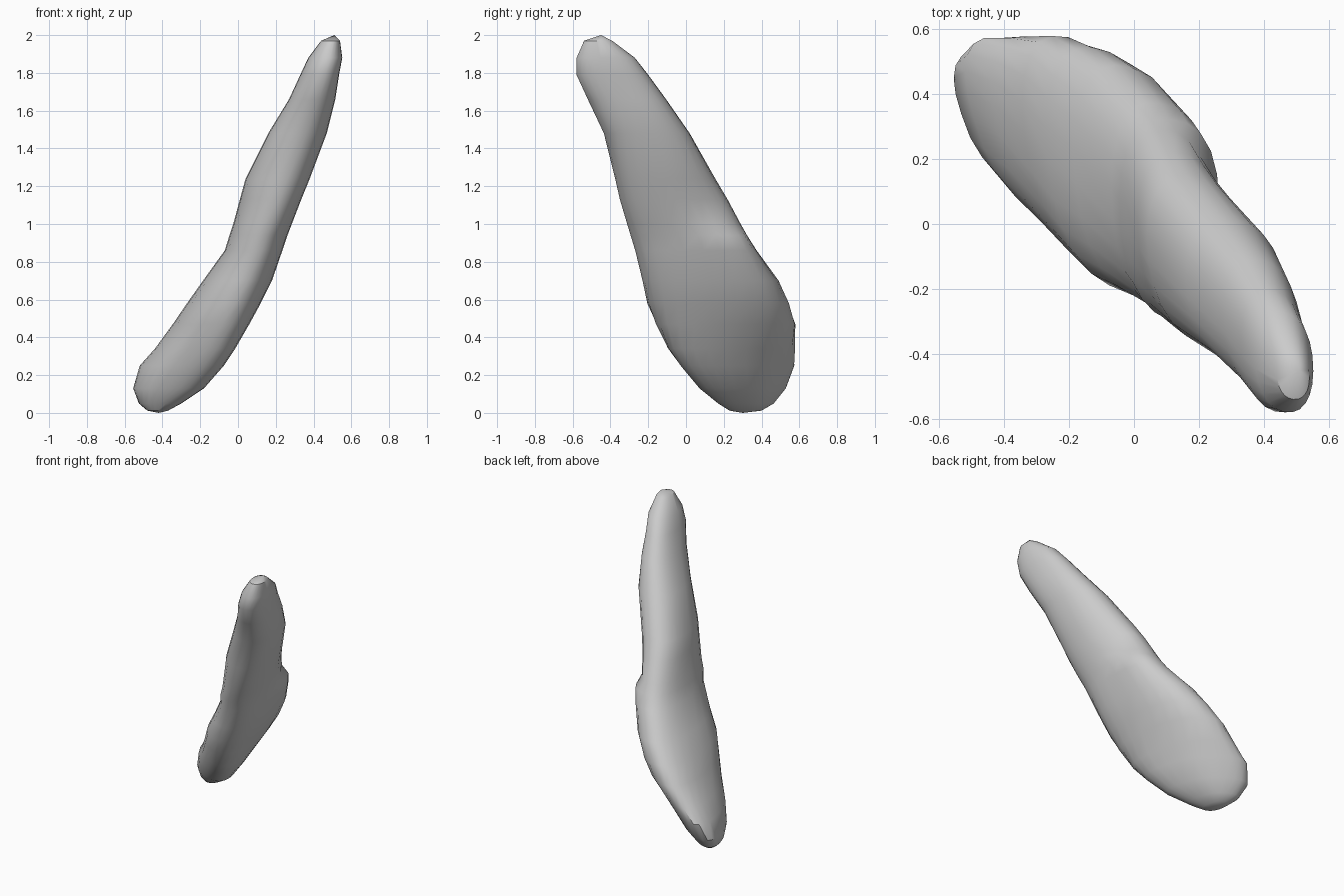
import bpy, bmesh
from math import sin, cos, pi, asin, copysign

N = 24

# Horizontal sections: z, x min, x max, y min, y max, skew (lean of the flat section)
SECTIONS = [
    (0.012, -0.48, -0.37, 0.23, 0.40, -0.4),
    (0.05, -0.525, -0.30, 0.17, 0.465, -0.55),
    (0.13, -0.555, -0.18, 0.07, 0.53, -0.62),
    (0.25, -0.52, -0.075, -0.03, 0.575, -0.62),
    (0.34, -0.44, -0.015, -0.095, 0.578, -0.56),
    (0.47, -0.345, 0.06, -0.16, 0.58, -0.42),
    (0.58, -0.27, 0.12, -0.205, 0.545, -0.3),
    (0.70, -0.185, 0.18, -0.23, 0.49, -0.25),
    (0.86, -0.07, 0.235, -0.27, 0.375, -0.17),
    (0.94, -0.045, 0.262, -0.295, 0.325, -0.15),
    (1.00, -0.025, 0.285, -0.312, 0.29, -0.2),
    (1.13, 0.01, 0.335, -0.35, 0.22, -0.25),
    (1.24, 0.04, 0.38, -0.375, 0.155, -0.25),
    (1.48, 0.16, 0.47, -0.435, 0.02, -0.2),
    (1.66, 0.27, 0.515, -0.52, -0.105, -0.2),
    (1.79, 0.33, 0.535, -0.58, -0.20, -0.2),
    (1.88, 0.372, 0.552, -0.58, -0.27, -0.15),
    (1.97, 0.44, 0.54, -0.54, -0.39, -0.1),
]
# The +x +y shoulder: swollen below the chip, hollowed along the chip above
SHOULDER = {0.58: 0.01, 0.70: 0.015, 0.86: 0.03, 0.94: 0.035,
            1.00: -0.025, 1.13: -0.025, 1.24: -0.015}


def fuller(v):
    return copysign(abs(v) ** 0.9, v)


bm = bmesh.new()
rings = []
for z, x0, x1, y0, y1, skew in SECTIONS:
    ring = []
    for i in range(N):
        t = 2 * pi * i / N
        u, v = fuller(cos(t)), fuller(sin(t + asin(skew)))
        bulge = SHOULDER.get(z, 0) * max(0, u) * max(0, v)
        ring.append(bm.verts.new(((x0 + x1) / 2 + u * (x1 - x0) / 2 + bulge,
                                  (y0 + y1) / 2 + v * (y1 - y0) / 2 + bulge, z)))
    rings.append(ring)

# Body wall between neighbouring sections
for a, b in zip(rings, rings[1:]):
    for i in range(N):
        j = (i + 1) % N
        bm.faces.new((a[i], a[j], b[j], b[i]))

# Rounded end caps
for ring, tip in ((rings[0], (-0.42, 0.30, 0)), (rings[-1], (0.51, -0.45, 2.0))):
    pole = bm.verts.new(tip)
    for i in range(N):
        bm.faces.new((ring[i], ring[(i + 1) % N], pole))
bmesh.ops.recalc_face_normals(bm, faces=bm.faces)

mesh = bpy.data.meshes.new("stone_blade")
bm.to_mesh(mesh)
bm.free()
blade = bpy.data.objects.new("stone_blade", mesh)
bpy.context.collection.objects.link(blade)
bpy.context.view_layer.objects.active = blade
blade.select_set(True)
bpy.ops.object.shade_smooth_by_angle(angle=0.6)
